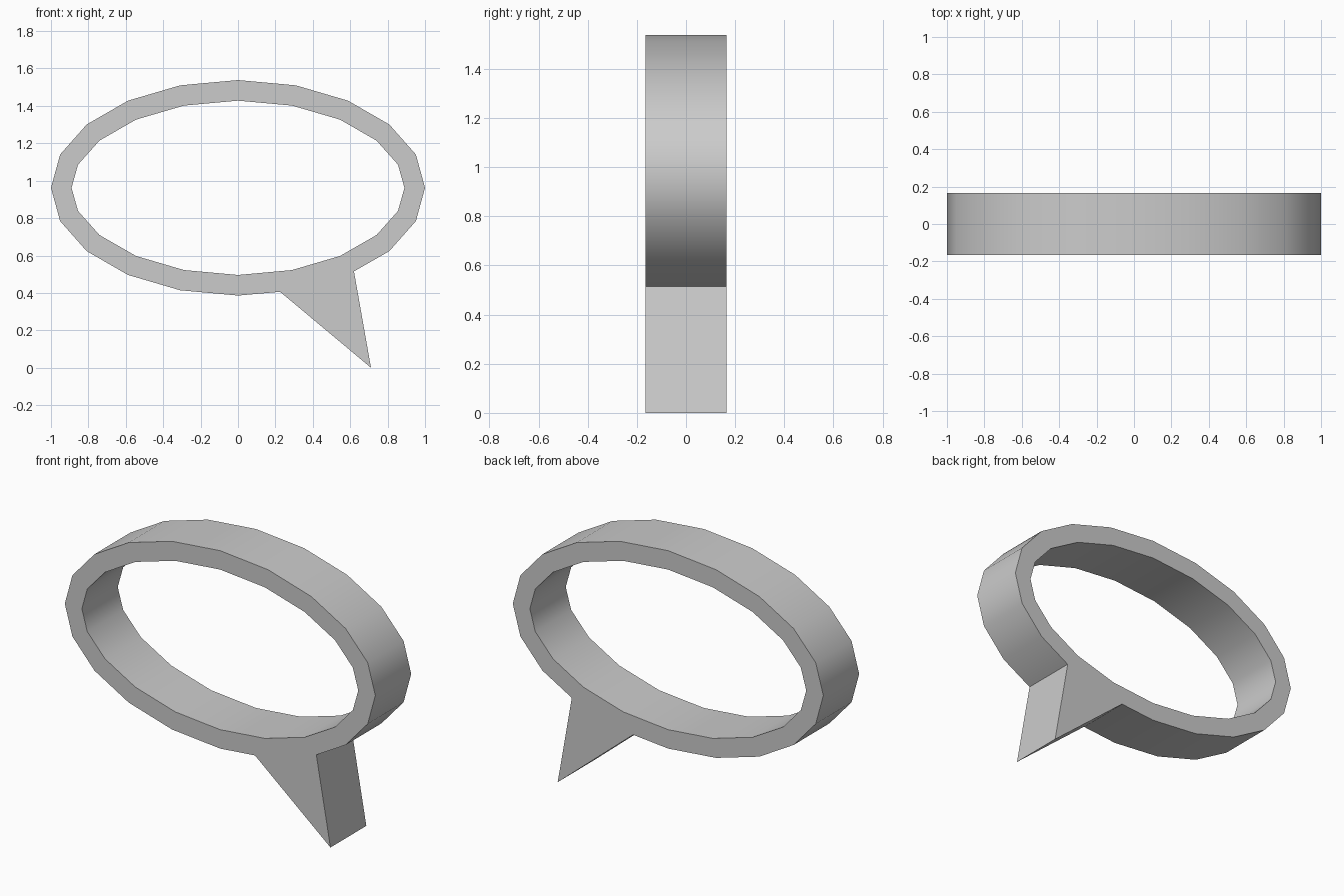
import bpy, bmesh, math
from mathutils import Vector

cube = bpy.data.objects.get("Cube")
if cube:
    bpy.data.objects.remove(cube)

SIDES, RX, RZ, MID_Z = 20, 1.0, 0.576, 0.962
BAND, HALF_DEPTH = 0.11, 0.165


def ring_points(i):
    """Outer point of the oval and the matching point one band width inward."""
    a = math.tau * i / SIDES
    outer = Vector((RX * math.cos(a), 0, MID_Z + RZ * math.sin(a)))
    normal = Vector((math.cos(a) / RX, 0, math.sin(a) / RZ)).normalized()
    return outer, outer - normal * BAND


outer, inner = map(list, zip(*(ring_points(i) for i in range(SIDES))))

# Tail roots replace two outer corners of the oval
TAIL = 16
outer[TAIL] = Vector((0.225, 0, 0.406))
outer[TAIL + 1] = Vector((0.62, 0, 0.515))
tip = Vector((0.711, 0, 0))

# Front outline: a band of faces, one of them stretched to the tail tip
bm = bmesh.new()
shift = Vector((0, -HALF_DEPTH, 0))
vo = [bm.verts.new(p + shift) for p in outer]
vi = [bm.verts.new(p + shift) for p in inner]
vt = bm.verts.new(tip + shift)
for i in range(SIDES):
    j = (i + 1) % SIDES
    middle = [vt] if i == TAIL else []
    bm.faces.new([vo[i], *middle, vo[j], vi[j], vi[i]])

# Extrude to the back, keeping the front faces
front = bm.faces[:]
result = bmesh.ops.extrude_face_region(bm, geom=front, use_keep_orig=True)
back = [g for g in result["geom"] if isinstance(g, bmesh.types.BMVert)]
bmesh.ops.translate(bm, verts=back, vec=(0, 2 * HALF_DEPTH, 0))
bmesh.ops.recalc_face_normals(bm, faces=bm.faces[:])

mesh = bpy.data.meshes.new("speech_bubble_outline")
bm.to_mesh(mesh)
bm.free()
bubble = bpy.data.objects.new("speech_bubble_outline", mesh)
bpy.context.collection.objects.link(bubble)

# Plain grey material
grey = bpy.data.materials.new("light_grey")
grey.use_nodes = True
color = (0.6, 0.6, 0.6, 1)
grey.diffuse_color = color
grey.node_tree.nodes["Principled BSDF"].inputs["Base Color"].default_value = color
mesh.materials.append(grey)

# Smooth band, sharp rims and tail corners
bpy.ops.object.select_all(action="DESELECT")
bubble.select_set(True)
bpy.context.view_layer.objects.active = bubble
bpy.ops.object.shade_smooth_by_angle(angle=math.radians(40))
